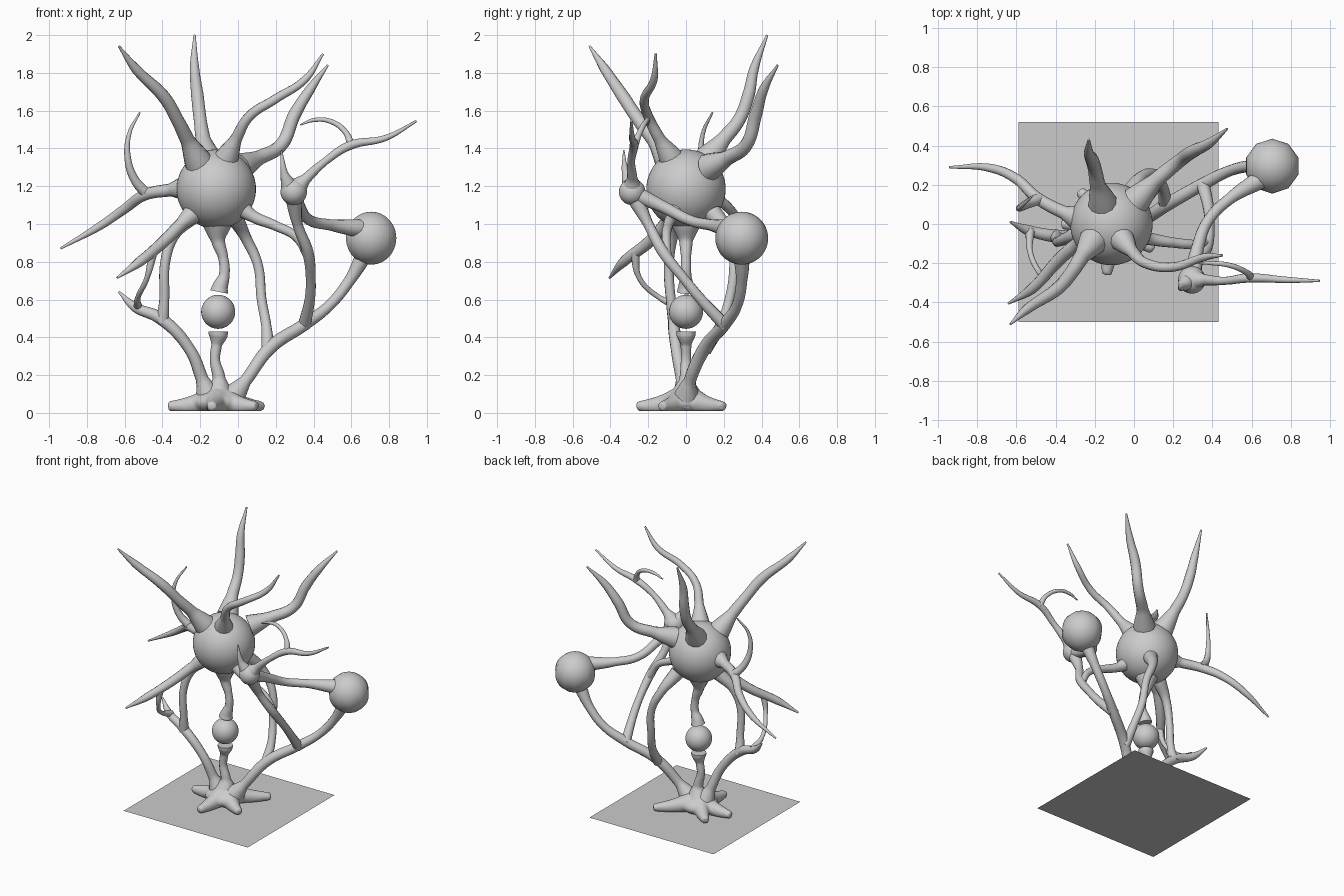
import bpy, math


def tube(name, pts, radii):
    """Smooth tapered tube through pts; radii spread evenly along the path."""
    cu = bpy.data.curves.new(name, 'CURVE')
    cu.dimensions = '3D'
    cu.bevel_depth = 1.0
    cu.bevel_resolution = 4
    cu.resolution_u = 8
    cu.use_fill_caps = True
    sp = cu.splines.new('BEZIER')
    sp.bezier_points.add(len(pts) - 1)
    for i, (bp, p) in enumerate(zip(sp.bezier_points, pts)):
        t = i / (len(pts) - 1) * (len(radii) - 1)
        k = min(int(t), len(radii) - 2)
        bp.co = p
        bp.radius = radii[k] + (radii[k + 1] - radii[k]) * (t - k)
        bp.handle_left_type = bp.handle_right_type = 'AUTO'
        bp.select_control_point = False
    ob = bpy.data.objects.new(name, cu)
    bpy.context.collection.objects.link(ob)
    bpy.ops.object.select_all(action='DESELECT')
    bpy.context.view_layer.objects.active = ob
    ob.select_set(True)
    bpy.ops.object.convert(target='MESH')
    ob = bpy.context.object
    bpy.ops.object.shade_smooth_by_angle(angle=math.radians(60))
    return ob


def ball(name, loc, r, seg=32, rings=20):
    bpy.ops.mesh.primitive_uv_sphere_add(segments=seg, ring_count=rings, radius=r, location=loc)
    bpy.context.object.name = name
    bpy.ops.object.shade_smooth()
    return bpy.context.object


# Flat floor square
bpy.ops.mesh.primitive_plane_add(size=1.02, location=(-0.08, 0.01, 0.002))
bpy.context.object.name = "floor_plate"

# Spheres
ball("main_body", (-0.115, 0, 1.185), 0.21, 48, 32)
ball("floating_core", (-0.105, 0, 0.535), 0.09)
ball("side_ball", (0.705, 0.295, 0.925), 0.14, 10, 24)
ball("branch_node", (0.295, -0.285, 1.17), 0.07)

# Free tentacles growing out of the main body
TENT = [0.075, 0.04, 0.035, 0.034, 0.026, 0.006]
tube("tentacle_front_left", [(-0.21, -0.09, 1.33), (-0.265, -0.165, 1.44), (-0.32, -0.25, 1.55),
     (-0.39, -0.33, 1.67), (-0.54, -0.43, 1.82), (-0.63, -0.51, 1.94)], TENT)
tube("tentacle_top", [(-0.16, 0.11, 1.34), (-0.185, 0.2, 1.45), (-0.2, 0.28, 1.55),
     (-0.215, 0.33, 1.68), (-0.23, 0.36, 1.82), (-0.23, 0.43, 2.0)], TENT)
tube("tentacle_front_right", [(-0.06, -0.08, 1.35), (-0.01, -0.14, 1.45), (0.06, -0.2, 1.57),
     (0.195, -0.22, 1.66), (0.355, -0.17, 1.765), (0.45, -0.16, 1.9)],
     [0.065, 0.032, 0.026, 0.024, 0.02, 0.006])
tube("tentacle_back_right", [(0.01, 0.12, 1.3), (0.11, 0.22, 1.35), (0.23, 0.32, 1.42),
     (0.3, 0.37, 1.58), (0.38, 0.41, 1.71), (0.475, 0.485, 1.84)], TENT)
tube("tentacle_left", [(-0.28, 0.03, 1.19), (-0.36, 0.06, 1.18), (-0.49, 0.13, 1.155),
     (-0.6, 0.23, 1.08), (-0.73, 0.285, 0.99), (-0.94, 0.29, 0.87)],
     [0.07, 0.034, 0.03, 0.026, 0.022, 0.006])
tube("tentacle_left_twig", [(-0.48, 0.13, 1.155), (-0.55, 0.1, 1.24), (-0.585, 0.08, 1.36),
     (-0.575, 0.09, 1.48), (-0.52, 0.14, 1.59)], [0.03, 0.017, 0.005])
tube("tentacle_lower_left", [(-0.21, -0.05, 1.08), (-0.3, -0.11, 1.0), (-0.39, -0.19, 0.91),
     (-0.52, -0.33, 0.8), (-0.64, -0.405, 0.715)], [0.065, 0.034, 0.032, 0.027, 0.006])
tube("hanging_tendril", [(-0.45, -0.27, 0.85), (-0.48, -0.25, 0.72), (-0.53, -0.14, 0.61),
     (-0.53, -0.03, 0.56)], [0.024, 0.014, 0.014, 0.024])

# Left stalk rising from the base, forking to the body
tube("left_stalk", [(-0.15, 0, 0.07), (-0.19, -0.02, 0.18), (-0.255, -0.05, 0.335),
     (-0.41, -0.06, 0.5), (-0.545, -0.03, 0.56), (-0.63, 0.01, 0.64)],
     [0.075, 0.034, 0.03, 0.033, 0.026, 0.006])
tube("left_stalk_fork", [(-0.4, -0.06, 0.48), (-0.39, -0.08, 0.6), (-0.385, -0.09, 0.8),
     (-0.34, -0.07, 0.94), (-0.24, -0.03, 1.05)], [0.035, 0.026, 0.026, 0.03, 0.05])

# Centre stalk, split above and below the floating core
tube("centre_stalk_lower", [(-0.105, 0, 0.09), (-0.1, 0, 0.18), (-0.122, 0, 0.28),
     (-0.113, 0, 0.36), (-0.105, 0, 0.41), (-0.105, 0, 0.43)],
     [0.09, 0.034, 0.027, 0.028, 0.05, 0.052])
tube("centre_stalk_upper", [(-0.1, 0, 0.64), (-0.095, 0, 0.665), (-0.073, 0, 0.73),
     (-0.078, 0, 0.82), (-0.105, 0, 0.91), (-0.11, 0, 1.0)],
     [0.048, 0.042, 0.028, 0.026, 0.036, 0.08])

# Right stalk with its forks to body, ball and node
tube("right_stalk", [(-0.04, 0, 0.07), (0.04, 0.02, 0.17), (0.17, 0.1, 0.345),
     (0.355, 0.205, 0.47), (0.485, 0.27, 0.57), (0.59, 0.295, 0.7), (0.67, 0.295, 0.84)],
     [0.075, 0.033, 0.035, 0.033, 0.028, 0.03, 0.045])
tube("right_stalk_body_fork", [(0.16, 0.1, 0.33), (0.15, 0.18, 0.46), (0.125, 0.23, 0.6),
     (0.105, 0.255, 0.785), (0.04, 0.24, 0.93), (-0.03, 0.14, 1.06)],
     [0.035, 0.027, 0.026, 0.026, 0.03, 0.05])
tube("right_stalk_node_fork", [(0.35, 0.21, 0.46), (0.38, 0.08, 0.6), (0.385, -0.01, 0.71),
     (0.37, -0.12, 0.85), (0.315, -0.2, 1.0), (0.295, -0.27, 1.14)],
     [0.034, 0.028, 0.026, 0.03, 0.027, 0.045])
tube("body_to_fork_link", [(0.0, -0.05, 1.1), (0.08, -0.075, 1.04), (0.2, -0.095, 0.99),
     (0.31, -0.105, 0.93), (0.375, -0.1, 0.82)], [0.055, 0.032, 0.026, 0.024, 0.024])
tube("node_to_ball_link", [(0.3, -0.27, 1.16), (0.325, -0.12, 1.09), (0.38, 0.02, 1.02),
     (0.49, 0.13, 0.995), (0.65, 0.23, 0.975)], [0.045, 0.032, 0.028, 0.03, 0.05])

# Twigs growing from the branch node
tube("node_spike", [(0.27, -0.295, 1.2), (0.245, -0.32, 1.27), (0.23, -0.33, 1.39)],
     [0.045, 0.02, 0.004])
tube("node_arm", [(0.31, -0.285, 1.19), (0.36, -0.285, 1.24), (0.46, -0.29, 1.33),
     (0.59, -0.275, 1.415), (0.78, -0.285, 1.455), (0.945, -0.29, 1.545)],
     [0.055, 0.028, 0.02, 0.024, 0.016, 0.006])
tube("node_arm_curl", [(0.6, -0.275, 1.41), (0.57, -0.245, 1.485), (0.485, -0.21, 1.545),
     (0.4, -0.2, 1.55), (0.33, -0.2, 1.525)], [0.022, 0.015, 0.013, 0.011, 0.004])

# Star-shaped base: mound plus root toes, fused into one smooth lump
parts = [ball("base", (-0.105, 0, 0.055), 0.13)]
parts[0].scale = (1.05, 1.0, 0.5)
cx, cy = -0.105, 0.0
for i, (x, y) in enumerate([(-0.37, 0.0), (-0.14, -0.26), (0.1, -0.13), (0.13, 0.2), (-0.28, 0.17)]):
    mid = (cx + (x - cx) * 0.55, cy + (y - cy) * 0.55, 0.042)
    parts.append(tube(f"base_toe_{i}", [(cx, cy, 0.075), mid, (x, y, 0.035)], [0.08, 0.048, 0.026]))
bpy.ops.object.select_all(action='DESELECT')
for p in parts:
    p.select_set(True)
base = bpy.context.view_layer.objects.active = parts[0]
bpy.ops.object.join()
bpy.ops.object.transform_apply(location=True, rotation=True, scale=True)
rem = base.modifiers.new("fuse", 'REMESH')
rem.mode = 'VOXEL'
rem.voxel_size = 0.009
rem.use_smooth_shade = True
sm = base.modifiers.new("soften", 'SMOOTH')
sm.iterations = 8
bpy.ops.object.convert(target='MESH')
for v in bpy.context.object.data.vertices:
    v.co.z = max(v.co.z, 0.01)
